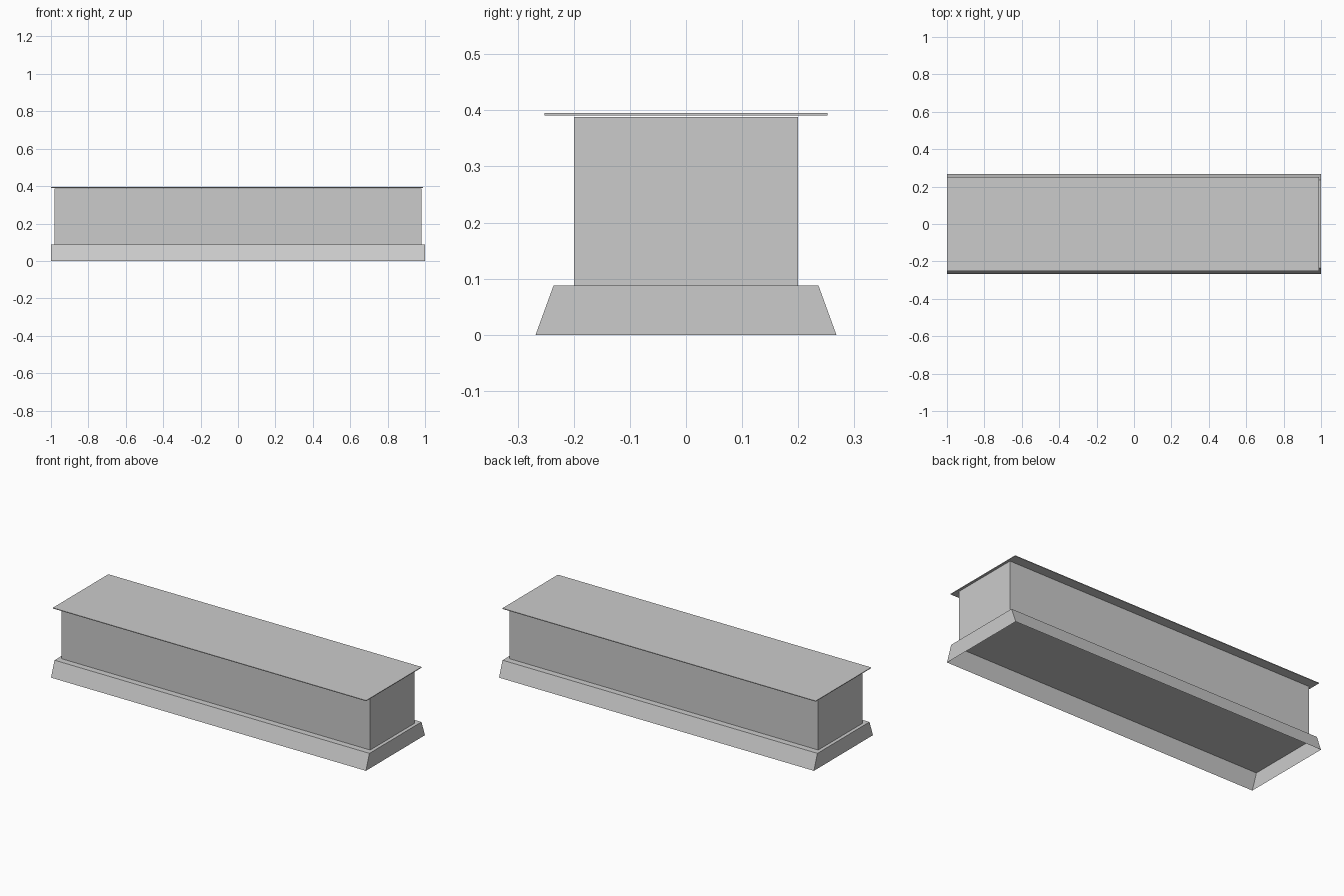
import bpy, bmesh

cube = bpy.data.objects.get("Cube")
if cube:
    bpy.data.objects.remove(cube, do_unlink=True)

# Single plain grey
grey = bpy.data.materials.new("light_grey")
grey.use_nodes = True
colour = (0.6, 0.6, 0.6, 1)
grey.diffuse_color = colour
grey.node_tree.nodes["Principled BSDF"].inputs["Base Color"].default_value = colour


def block(name, x0, x1, half_y, z0, z1, top_half_y=None, open_bottom=False):
    """Box whose long sides may lean in towards the top."""
    top_half_y = half_y if top_half_y is None else top_half_y
    bm = bmesh.new()
    bmesh.ops.create_cube(bm, size=2)
    for v in bm.verts:
        top = v.co.z > 0
        v.co.x = x1 if v.co.x > 0 else x0
        v.co.y *= top_half_y if top else half_y
        v.co.z = z1 if top else z0
    if open_bottom:
        bm.normal_update()
        under = [f for f in bm.faces if f.normal.z < -0.9]
        bmesh.ops.delete(bm, geom=under, context='FACES_ONLY')
    mesh = bpy.data.meshes.new(name)
    bm.to_mesh(mesh)
    bm.free()
    mesh.materials.append(grey)
    obj = bpy.data.objects.new(name, mesh)
    bpy.context.collection.objects.link(obj)
    return obj


# Hollow plinth with sloping long sides, open underneath
block("base_plinth", -1, 1, 0.268, 0, 0.088, top_half_y=0.236, open_bottom=True)
# Main body
block("body", -0.98, 0.98, 0.2, 0.0865, 0.388)
# Thin overhanging top plate
block("top_plate", -1, 0.99, 0.252, 0.391, 0.395)
